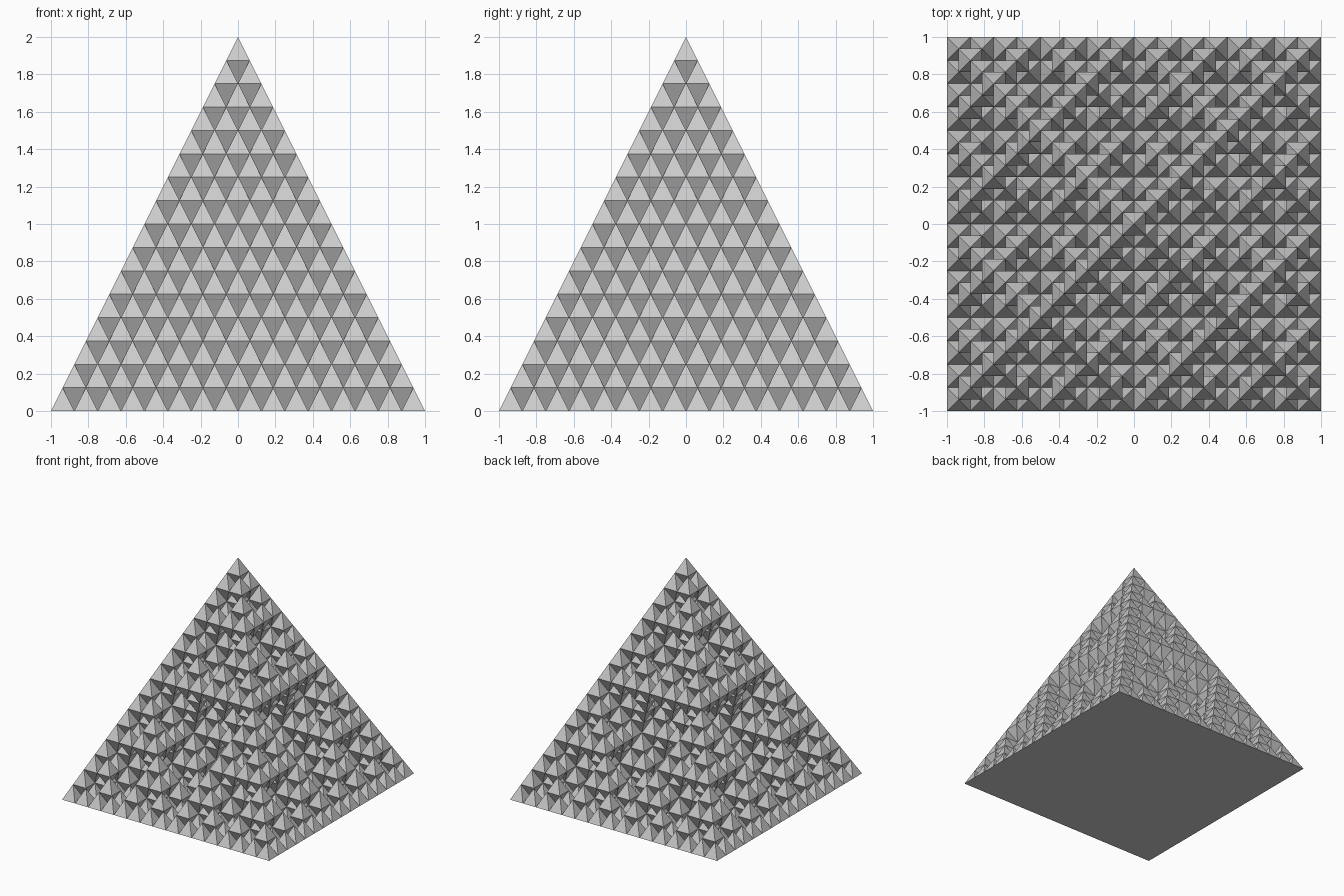
import bpy
import bmesh
from mathutils import Vector

LEVELS = 4
CORNERS = [(-1, -1), (1, -1), (1, 1), (-1, 1)]

cube = bpy.data.objects.get("Cube")
if cube:
    bpy.data.objects.remove(cube, do_unlink=True)

# Single light grey finish
grey = bpy.data.materials.new("light_grey")
grey.use_nodes = True
colour = (0.6, 0.6, 0.6, 1)
grey.diffuse_color = colour
grey.node_tree.nodes["Principled BSDF"].inputs["Base Color"].default_value = colour


def square(centre, half):
    return [centre + Vector((x * half, y * half, 0)) for x, y in CORNERS]


def add_sides(bm, centre, half, up):
    """Four sloping sides of one small pyramid, pointing up (1) or down (-1)."""
    base = [bm.verts.new(p) for p in square(centre, half)]
    apex = bm.verts.new(centre + Vector((0, 0, 2 * half * up)))
    for i in range(4):
        a, b = base[i], base[(i + 1) % 4]
        bm.faces.new((a, b, apex) if up > 0 else (b, a, apex))


def subdivide(bm, centre, half, up, level):
    """Four corner pyramids, one on top, and one inverted beneath it."""
    if level == 0:
        add_sides(bm, centre, half, up)
        return
    for corner in square(centre, half / 2):
        subdivide(bm, corner, half / 2, up, level - 1)
    middle = centre + Vector((0, 0, half * up))
    subdivide(bm, middle, half / 2, up, level - 1)
    subdivide(bm, middle, half / 2, -up, level - 1)


def make_object(name, bm):
    bmesh.ops.remove_doubles(bm, verts=bm.verts, dist=0.0001)
    mesh = bpy.data.meshes.new(name)
    bm.to_mesh(mesh)
    bm.free()
    mesh.materials.append(grey)
    bpy.context.collection.objects.link(bpy.data.objects.new(name, mesh))


# Fractal pyramid body
body = bmesh.new()
subdivide(body, Vector((0, 0, 0)), 1, 1, LEVELS)
make_object("fractal_pyramid", body)

# Closed underside, facing down
floor = bmesh.new()
floor.faces.new([floor.verts.new(p) for p in reversed(square(Vector((0, 0, 0)), 1))])
make_object("pyramid_base", floor)
